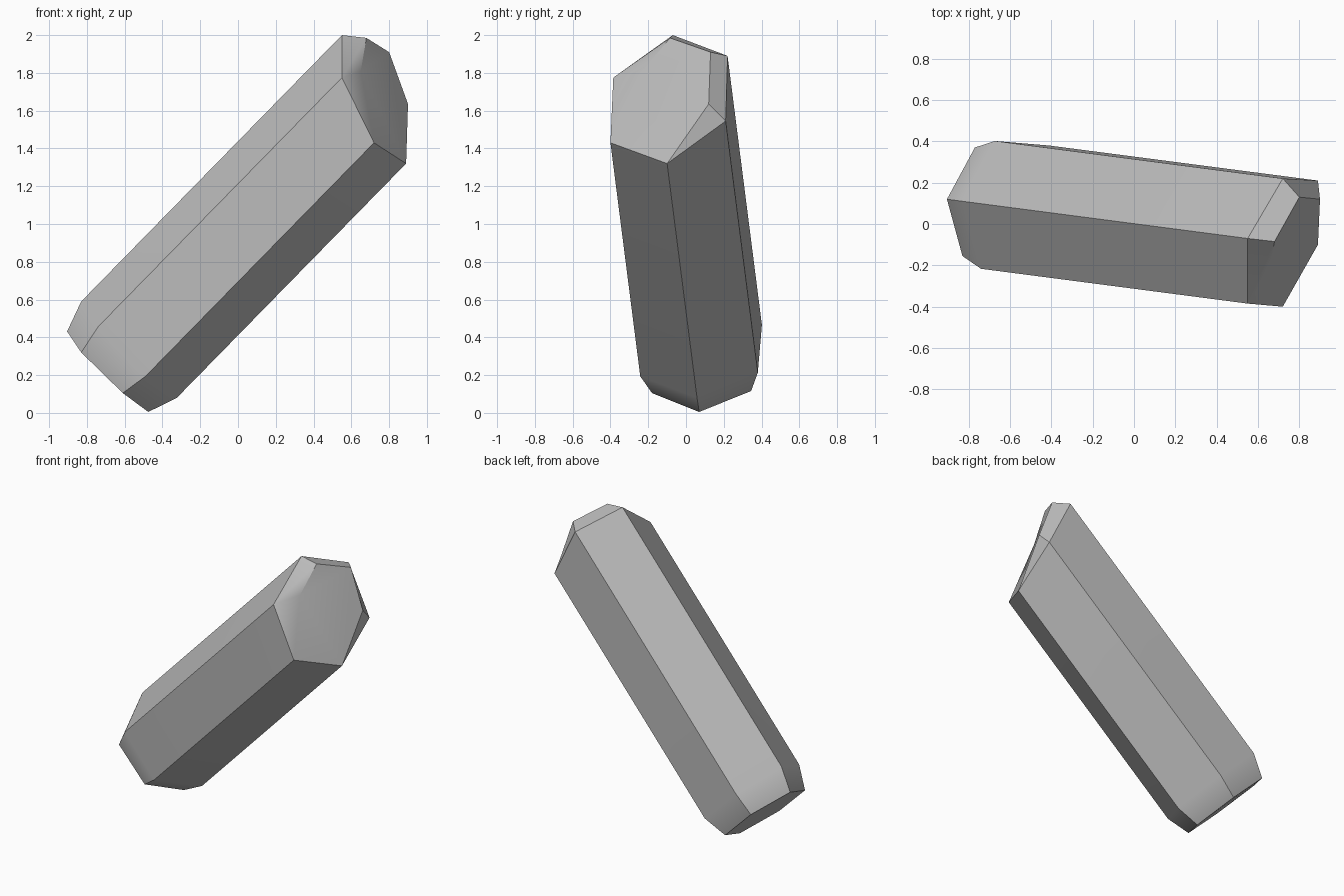
import bpy
import bmesh
import math
from mathutils import Vector

default_cube = bpy.data.objects.get("Cube")
if default_cube:
    bpy.data.objects.remove(default_cube, do_unlink=True)


def flat_material(name, colour):
    material = bpy.data.materials.new(name)
    material.use_nodes = True
    material.diffuse_color = colour
    shader = material.node_tree.nodes["Principled BSDF"]
    shader.inputs["Base Color"].default_value = colour
    shader.inputs["Roughness"].default_value = 0.8
    return material


def add_points(bm, points):
    return [bm.verts.new(point) for point in points]


def bridge(bm, first, second):
    """Join two equal closed loops with quads."""
    count = len(first)
    for i in range(count):
        j = (i + 1) % count
        bm.faces.new((first[i], first[j], second[j], second[i]))


# Upper shoulder of the hexagonal shaft, and the direction the shaft runs down
shoulder = [Vector(p) for p in (
    (0.55, -0.07, 2.0), (0.72, 0.22, 1.89), (0.89, 0.21, 1.545),
    (0.89, -0.1, 1.32), (0.72, -0.4, 1.43), (0.55, -0.385, 1.775))]
shaft = Vector((-1.38, 0.18, -1.41))
lengths = (1.0, 1.01, 0.945, 0.88, 0.877, 0.935)

# Lower tip: a hexagon that is symmetric about its own centre
tip_centre = Vector((-0.69, 0.095, 0.218))
half_tip = [Vector(p) for p in (
    (-0.215, 0.025, 0.213), (-0.08, 0.275, 0.113), (0.14, 0.25, -0.102))]
tip_points = [tip_centre + p for p in half_tip] + [tip_centre - p for p in half_tip]

bm = bmesh.new()

# Shaft sides and the bevelled lower end
top = add_points(bm, shoulder)
foot = add_points(bm, [p + shaft * t for p, t in zip(shoulder, lengths)])
tip = add_points(bm, tip_points)
bridge(bm, top, foot)
bridge(bm, foot, tip)
bm.faces.new(tip)

# Slanted upper facet, which meets the shoulder directly at two corners
a, b, c, d, e, f = top
ridge, peak, side, notch = add_points(bm, (
    (0.68, -0.085, 1.985), (0.8, 0.13, 1.91),
    (0.9, 0.12, 1.635), (0.65, -0.23, 1.81)))
bm.faces.new((ridge, peak, side, d, e, notch))

# Narrow chamfers around the upper facet
for corners in ((a, b, peak, ridge), (b, c, side, peak), (c, d, side),
                (e, f, notch), (f, a, ridge, notch)):
    bm.faces.new(corners)

bmesh.ops.recalc_face_normals(bm, faces=bm.faces[:])
mesh = bpy.data.meshes.new("crystal")
bm.to_mesh(mesh)
bm.free()

crystal = bpy.data.objects.new("crystal", mesh)
bpy.context.scene.collection.objects.link(crystal)
mesh.materials.append(flat_material("stone grey", (0.5, 0.5, 0.5, 1.0)))

# Soft chamfers, crisp prism edges
bpy.ops.object.select_all(action="DESELECT")
crystal.select_set(True)
bpy.context.view_layer.objects.active = crystal
bpy.ops.object.shade_smooth_by_angle(angle=math.radians(35))
weighted = crystal.modifiers.new("weighted normals", "WEIGHTED_NORMAL")
weighted.keep_sharp = True
